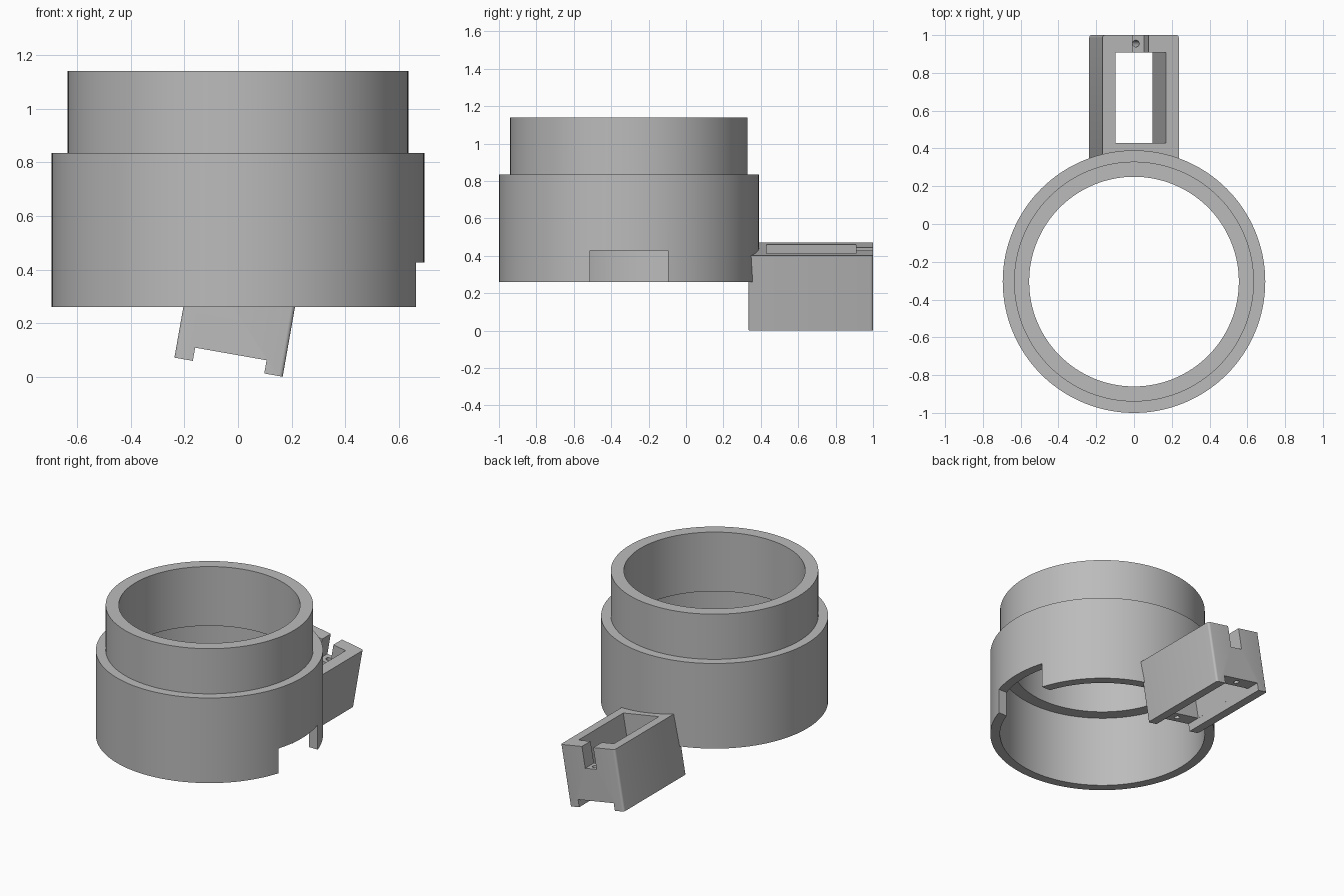
import bpy, bmesh, math
from mathutils import Matrix, Vector

cube = bpy.data.objects.get("Cube")
if cube:
    bpy.data.objects.remove(cube, do_unlink=True)

grey = bpy.data.materials.new("plain grey")
grey.use_nodes = True
grey.diffuse_color = (0.5, 0.5, 0.5, 1)
grey.node_tree.nodes["Principled BSDF"].inputs["Base Color"].default_value = (0.5, 0.5, 0.5, 1)

RING_Y = -0.305
# the rail block leans sideways about the y axis
LEAN = Matrix.Translation((0, 0, 0.236)) @ Matrix.Rotation(math.radians(10), 4, 'Y')


def make_object(name, bm, matrix=Matrix()):
    bm.transform(matrix)
    bmesh.ops.recalc_face_normals(bm, faces=bm.faces)
    mesh = bpy.data.meshes.new(name)
    bm.to_mesh(mesh)
    bm.free()
    mesh.materials.append(grey)
    obj = bpy.data.objects.new(name, mesh)
    bpy.context.collection.objects.link(obj)
    return obj


def box_mesh(x, y, z):
    """Box from three (low, high) ranges."""
    bm = bmesh.new()
    bmesh.ops.create_cube(bm, size=1)
    for v in bm.verts:
        v.co = Vector([r[0] if c < 0 else r[1] for r, c in zip((x, y, z), v.co)])
    return bm


def cut(target, cutter):
    cutter.hide_render = True
    mod = target.modifiers.new("cut", 'BOOLEAN')
    mod.operation = 'DIFFERENCE'
    mod.solver = 'EXACT'
    mod.object = cutter
    activate(target)
    bpy.ops.object.modifier_apply(modifier=mod.name)
    bpy.data.objects.remove(cutter, do_unlink=True)


def activate(obj):
    bpy.ops.object.select_all(action='DESELECT')
    obj.select_set(True)
    bpy.context.view_layer.objects.active = obj


# stepped collar, turned from a closed profile of (radius, height)
profile = [(0.635, 0.26), (0.695, 0.26), (0.695, 0.835), (0.635, 0.835),
           (0.635, 1.14), (0.555, 1.14), (0.555, 0.74), (0.635, 0.74)]
bm = bmesh.new()
verts = [bm.verts.new((r, 0, z)) for r, z in profile]
edges = [bm.edges.new((verts[i - 1], verts[i])) for i in range(len(verts))]
bmesh.ops.spin(bm, geom=verts + edges, axis=(0, 0, 1), cent=(0, 0, 0),
               angle=math.tau, steps=128, use_merge=True)
bmesh.ops.remove_doubles(bm, verts=bm.verts, dist=0.0005)
collar = make_object("stepped_collar", bm, Matrix.Translation((0, RING_Y, 0)))

# notch in the lower rim on the left side
cut(collar, make_object("notch_cutter", box_mesh(
    (0.4, 0.9), (RING_Y - 0.208, RING_Y + 0.208), (0.1, 0.427))))

# leaning holder block with softened upright corners
bm = box_mesh((-0.205, 0.205), (0.335, 1.0), (-0.203, 0.203))
upright = [e for e in bm.edges if abs(e.verts[0].co.z - e.verts[1].co.z) > 0.1]
bmesh.ops.bevel(bm, geom=upright, offset=0.014, segments=4, profile=0.5, affect='EDGES')
holder = make_object("holder_block", bm, LEAN)

# open window, bottom channel and end slot
for name, x, y, z in (
        ("window_cutter", (-0.135, 0.135), (0.43, 0.908), (-0.5, 0.5)),
        ("channel_cutter", (-0.1352, 0.1352), (0.2, 1.2), (-0.5, -0.153)),
        ("slot_cutter", (-0.043, 0.043), (0.85, 1.2), (0.06, 0.5))):
    cut(holder, make_object(name, box_mesh(x, y, z), LEAN))

# small screw holes through both end walls
for y, top in ((0.955, 0.1), (0.383, 0.0)):
    bm = bmesh.new()
    bmesh.ops.create_cone(bm, cap_ends=True, segments=24, radius1=0.018,
                          radius2=0.018, depth=top + 0.3)
    place = Matrix.Translation((0, y, (top - 0.3) / 2))
    cut(holder, make_object("hole_cutter", bm, LEAN @ place))

for obj in (collar, holder):
    activate(obj)
    bpy.ops.object.shade_smooth_by_angle(angle=math.radians(30))
